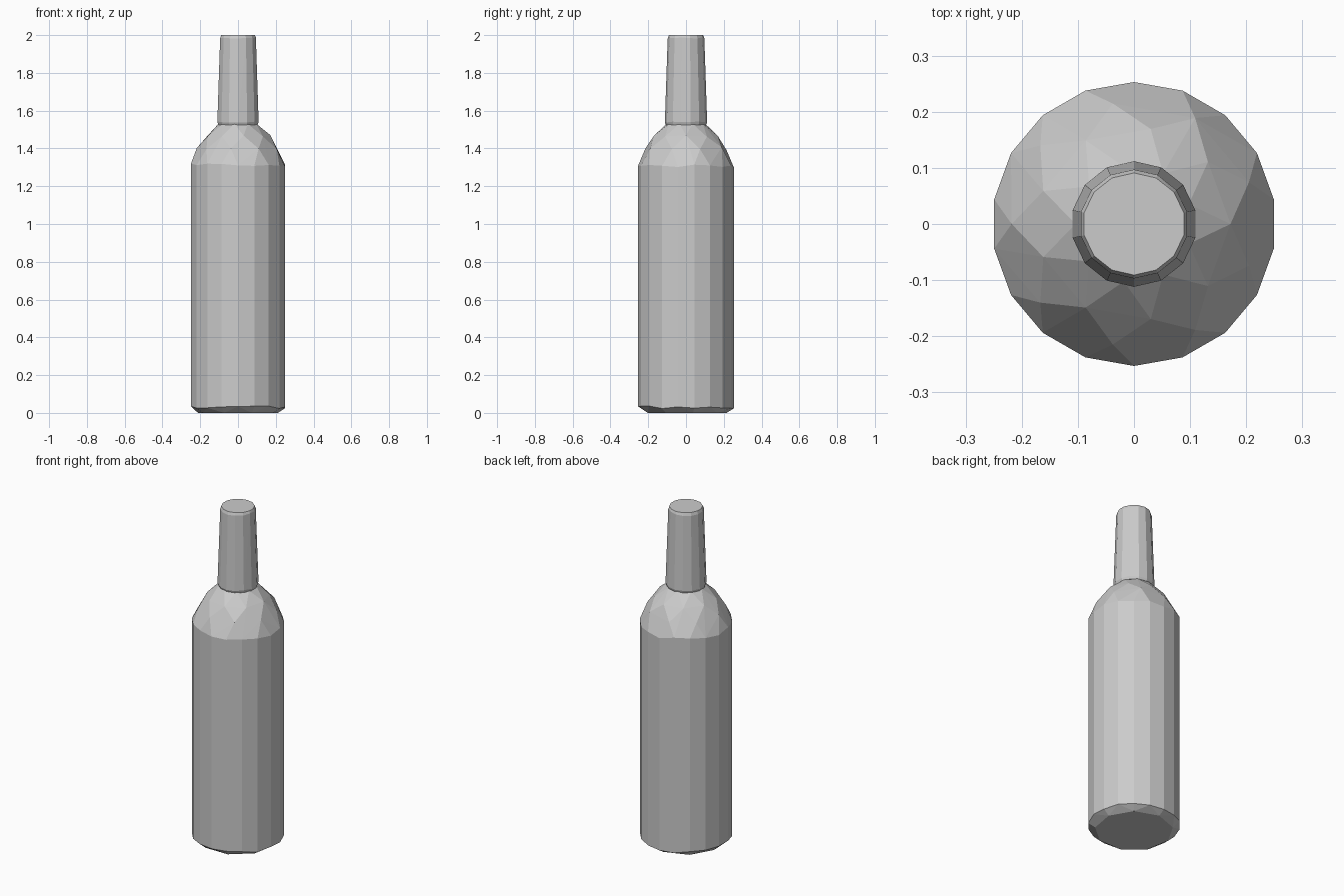
import bpy, bmesh, math, random

random.seed(4)
cube = bpy.data.objects.get("Cube")
if cube:
    bpy.data.objects.remove(cube, do_unlink=True)

grey = bpy.data.materials.new("plain grey")
colour = (0.6, 0.6, 0.6, 1)
grey.diffuse_color = colour
grey.use_nodes = True
grey.node_tree.nodes["Principled BSDF"].inputs["Base Color"].default_value = colour


def faceted_part(name, rings):
    """Wrap stacked rings (height, radius, sides, turn, height jitter) in flat facets."""
    bm = bmesh.new()
    for z, radius, sides, turn, jitter in rings:
        for i in range(sides):
            a = math.tau * (i + turn) / sides
            bm.verts.new((radius * math.cos(a), radius * math.sin(a),
                          z + random.uniform(-jitter, jitter)))
    hull = bmesh.ops.convex_hull(bm, input=bm.verts)
    loose = {v for v in hull["geom_interior"] + hull["geom_unused"]
             if isinstance(v, bmesh.types.BMVert)}
    bmesh.ops.delete(bm, geom=list(loose), context="VERTS")
    bmesh.ops.recalc_face_normals(bm, faces=bm.faces)
    mesh = bpy.data.meshes.new(name)
    bm.to_mesh(mesh)
    bm.free()
    mesh.materials.append(grey)
    obj = bpy.data.objects.new(name, mesh)
    bpy.context.collection.objects.link(obj)
    return obj


# Body with chamfered base and faceted rounded shoulder
faceted_part("bottle_body", [
    (0.0, 0.215, 9, 0.25, 0.0),
    (0.03, 0.253, 18, 0.5, 0.008),
    (1.31, 0.253, 18, 0.5, 0.012),
    (1.40, 0.218, 9, 0.5, 0.01),
    (1.465, 0.172, 9, 0.0, 0.005),
    (1.53, 0.104, 9, 0.5, 0.0),
])

# Tapered neck, slightly wider than the shoulder top, with a closed mouth
faceted_part("bottle_neck", [
    (1.525, 0.107, 14, 0.5, 0.0),
    (1.54, 0.112, 14, 0.5, 0.003),
    (1.985, 0.097, 14, 0.5, 0.003),
    (2.0, 0.091, 14, 0.5, 0.0),
])
